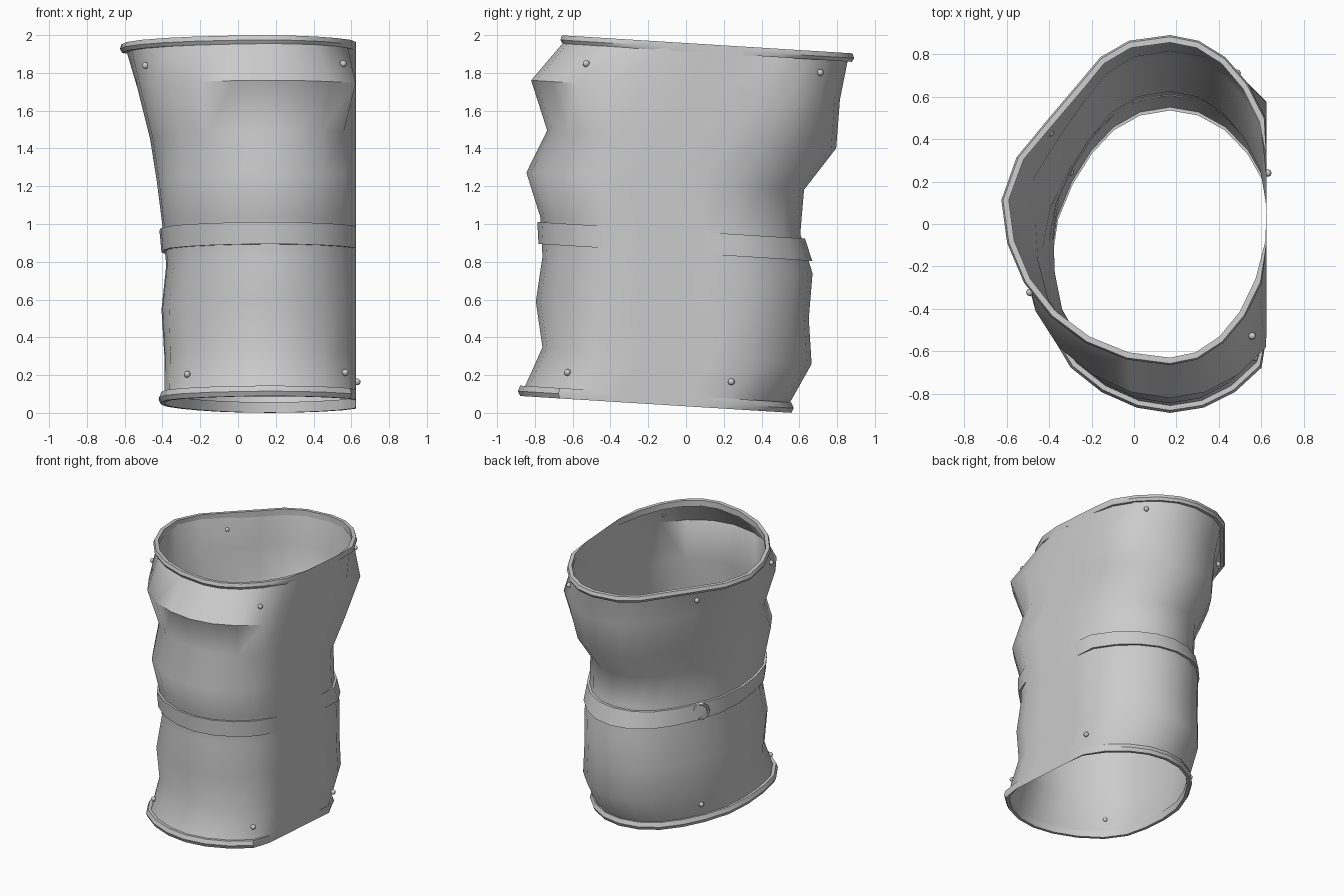
import bpy, bmesh, math
from mathutils import Vector

cube = bpy.data.objects.get("Cube")
if cube:
    bpy.data.objects.remove(cube)

SIDES = 24
FLAT_X = 0.625      # plane that flattens one side
MID_X = 0.17        # middle of every cross-section
TILT = -0.062       # all rings slope down towards the back

grey = bpy.data.materials.new("light grey")
grey.use_nodes = True
colour = (0.6, 0.6, 0.6, 1)
grey.diffuse_color = colour
grey.node_tree.nodes["Principled BSDF"].inputs["Base Color"].default_value = colour


def ring(z, front, back, left, right_front, right_back, bulge, pinch, off=0.0):
    """Tilted oval, flat on one side, bulged at front left, pinched at back left."""
    points = []
    mid_y, ry = (front + back) / 2, (back - front) / 2 + off
    for i in range(SIDES):
        a = 2 * math.pi * i / SIDES
        c, s = math.cos(a), math.sin(a)
        if c > 0:
            rx = right_back if s > 0 else right_front
        else:
            dent = -pinch if s > 0 else bulge
            rx = (MID_X - left) * (1 + dent * math.sin(2 * a) ** 2)
        x = min(MID_X + (rx + off) * c, FLAT_X)
        y = mid_y + ry * s
        points.append(Vector((x, y, z + TILT * y)))
    return points


def finish(obj, angle):
    obj.data.materials.append(grey)
    bpy.ops.object.select_all(action='DESELECT')
    obj.select_set(True)
    bpy.context.view_layer.objects.active = obj
    bpy.ops.object.shade_smooth_by_angle(angle=math.radians(angle))


def loft(name, rings, closed=False, angle=35):
    """Skin a stack of rings; closed joins the last ring to the first."""
    bm = bmesh.new()
    rows = [[bm.verts.new(p) for p in r] for r in rings]
    pairs = list(zip(rows, rows[1:]))
    if closed:
        pairs.append((rows[-1], rows[0]))
    for low, high in pairs:
        for i in range(SIDES):
            j = (i + 1) % SIDES
            bm.faces.new((low[i], low[j], high[j], high[i]))
    if closed:
        bmesh.ops.recalc_face_normals(bm, faces=bm.faces)
    mesh = bpy.data.meshes.new(name)
    bm.to_mesh(mesh)
    bm.free()
    obj = bpy.data.objects.new(name, mesh)
    bpy.context.collection.objects.link(obj)
    finish(obj, angle)
    return obj


# Crumpled sleeve: height, front, back, left, right radii, bulge, pinch
sections = [
    (0.07, -0.86, 0.54, -0.39, 0.58, 0.52, 0.13, 0.06),
    (0.30, -0.76, 0.665, -0.39, 0.57, 0.53, 0.12, 0.08),
    (0.54, -0.795, 0.65, -0.405, 0.56, 0.53, 0.10, 0.08),
    (0.78, -0.76, 0.67, -0.38, 0.54, 0.51, 0.09, 0.08),
    (0.985, -0.77, 0.605, -0.40, 0.53, 0.50, 0.08, 0.09),
    (1.22, -0.845, 0.625, -0.43, 0.56, 0.49, 0.07, 0.12),
    (1.45, -0.735, 0.795, -0.465, 0.55, 0.51, 0.06, 0.14),
    (1.71, -0.82, 0.815, -0.53, 0.64, 0.65, 0.06, 0.18),
    (1.938, -0.635, 0.86, -0.595, 0.47, 0.49, 0.0, 0.24),
]
sleeve = loft("sleeve", [ring(*s) for s in sections], angle=50)


# Rolled rims at both ends
def rim(name, section, profile):
    z, *shape = section
    loft(name, [ring(z + dz, *shape, off) for off, dz in profile], closed=True)


rim("top_rim", sections[-1],
    [(-0.005, -0.025), (0.018, -0.025), (0.03, -0.005), (0.022, 0.02), (-0.005, 0.02)])
rim("bottom_rim", sections[0],
    [(-0.005, 0.02), (0.018, 0.02), (0.03, -0.01), (0.018, -0.035), (-0.005, -0.035)])

# Strap around the middle
strap_low = (0.846, -0.763, 0.65, -0.387, 0.537, 0.507, 0.09, 0.08)
strap_high = (0.962, -0.769, 0.612, -0.398, 0.53, 0.50, 0.08, 0.09)
strap = loft("strap", [ring(*strap_low), ring(*strap_low, 0.018),
                       ring(*strap_high, 0.018), ring(*strap_high)], closed=True)

# Ring buckle lying on the strap
hit, spot, normal, index = strap.closest_point_on_mesh(Vector((-0.36, 0.29, 0.89)))
facing = Vector((-1, 0.8, 0))
bpy.ops.mesh.primitive_torus_add(
    major_segments=10, minor_segments=6, major_radius=0.055, minor_radius=0.01,
    location=spot, rotation=facing.to_track_quat('Z', 'Y').to_euler())
bpy.context.object.name = "buckle_ring"
finish(bpy.context.object, 50)

# Rivets near both ends, seated on the sleeve surface
rivets = {
    "top_rivet": [(0.57, -0.54, 1.865), (0.47, 0.695, 1.80),
                  (-0.52, -0.33, 1.84), (-0.43, 0.46, 1.80)],
    "bottom_rivet": [(0.57, -0.63, 0.215), (0.62, 0.24, 0.165),
                     (-0.27, -0.63, 0.205), (-0.34, 0.26, 0.16)],
}
for name, places in rivets.items():
    for place in places:
        hit, spot, normal, index = sleeve.closest_point_on_mesh(Vector(place))
        bpy.ops.mesh.primitive_uv_sphere_add(
            segments=8, ring_count=6, radius=0.018, location=spot + normal * 0.008)
        bpy.context.object.name = name
        finish(bpy.context.object, 50)
